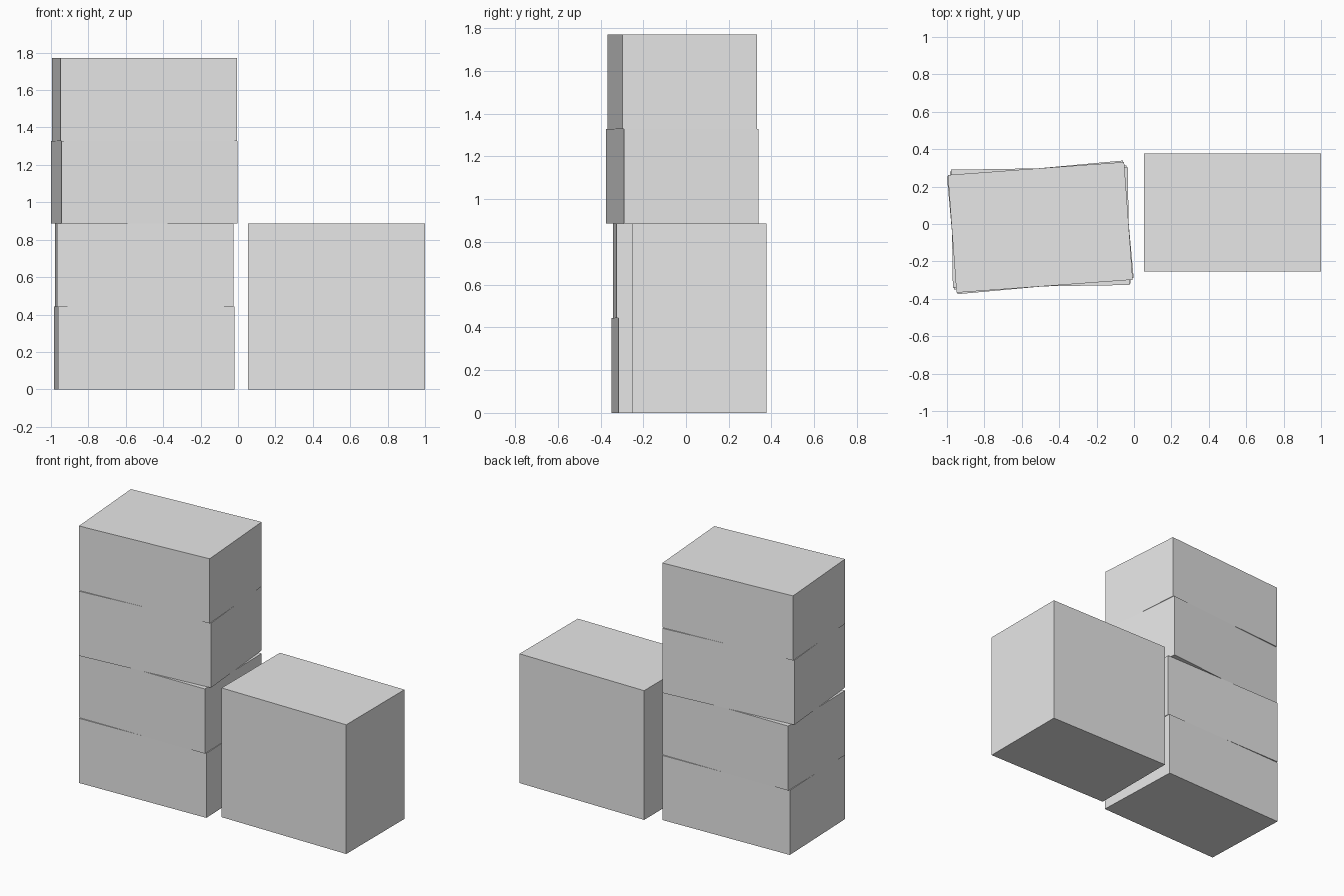
import bpy
from math import radians

# Remove the default cube only
cube = bpy.data.objects.get("Cube")
if cube:
    bpy.data.objects.remove(cube, do_unlink=True)

# Plain light grey for every box
GREY = (0.8, 0.8, 0.8, 1.0)
grey = bpy.data.materials.new("light_grey")
grey.use_nodes = True
grey.diffuse_color = GREY
grey.node_tree.nodes["Principled BSDF"].inputs["Base Color"].default_value = GREY

WIDTH, DEPTH, HEIGHT = 0.945, 0.631, 0.443


def add_box(name, x, y, base, height, turn=0.0):
    """Box resting on the height 'base', turned about z by 'turn' degrees."""
    bpy.ops.mesh.primitive_cube_add(size=1, location=(x, y, base + height / 2),
                                    rotation=(0, 0, radians(turn)))
    box = bpy.context.object
    box.name = name
    box.scale = (WIDTH, DEPTH, height)
    box.data.materials.append(grey)
    return box


# Stack of four flat boxes, each turned a little differently
levels = ["bottom", "lower", "upper", "top"]
for i, (level, turn) in enumerate(zip(levels, (2.0, 0.9, 5.2, 4.2))):
    add_box(level + "_stacked_box", -0.501, -0.018, i * HEIGHT, HEIGHT, turn)

# Double-height box standing beside the stack
add_box("tall_box", 0.526, 0.062, 0, 2 * HEIGHT)
